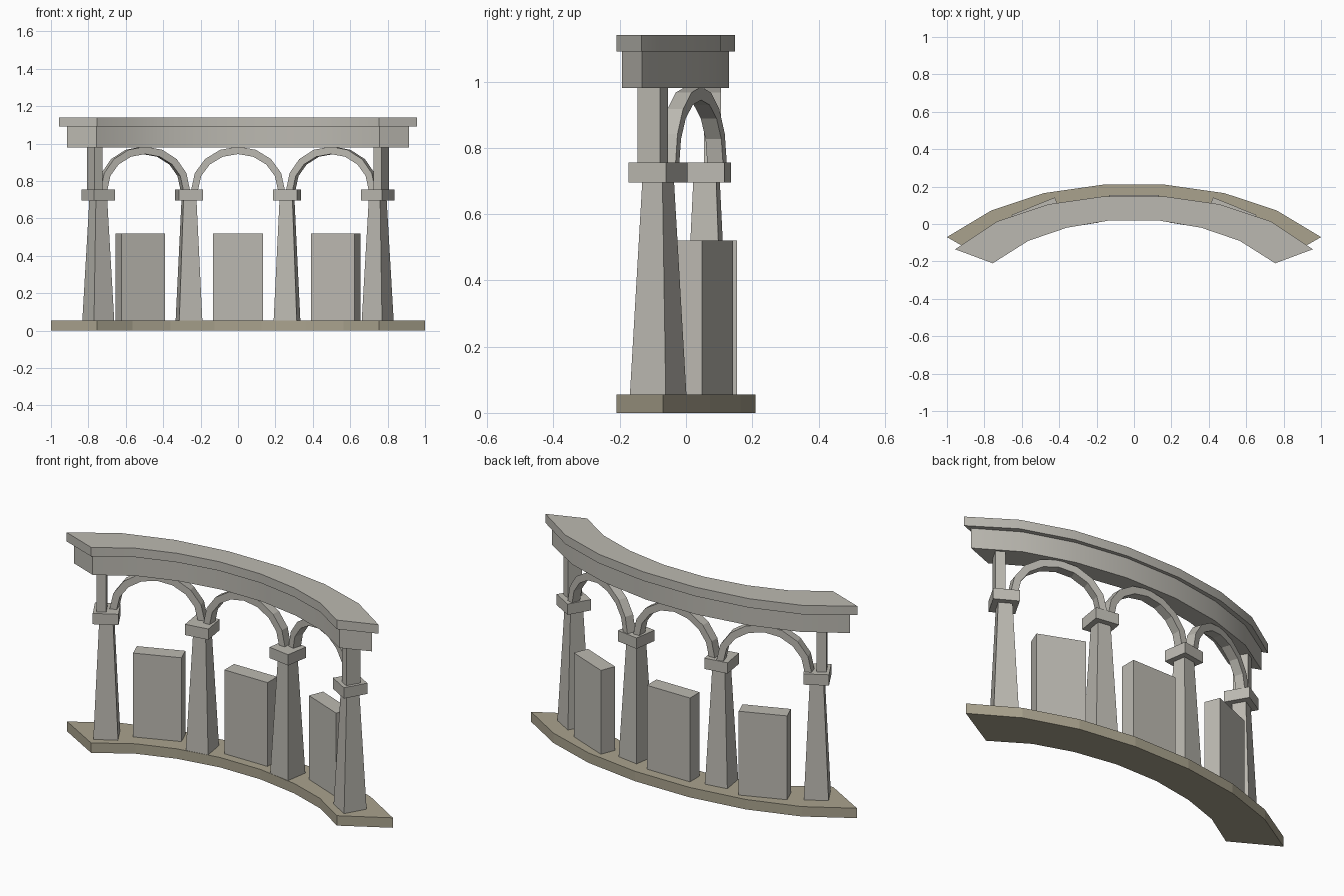
import bpy, math
from mathutils import Matrix, Vector

if "Cube" in bpy.data.objects:
    bpy.data.objects.remove(bpy.data.objects["Cube"])


def material(name, color):
    m = bpy.data.materials.new(name)
    m.diffuse_color = (*color, 1)
    m.use_nodes = True
    m.node_tree.nodes["Principled BSDF"].inputs["Base Color"].default_value = m.diffuse_color
    return m


STONE = material("stone", (0.50, 0.485, 0.44))
GROUND = material("earth_stone", (0.40, 0.365, 0.27))


def make(name, verts, faces, mat, smooth=False):
    me = bpy.data.meshes.new(name)
    me.from_pydata(verts, [], faces)
    me.materials.append(mat)
    ob = bpy.data.objects.new(name, me)
    bpy.context.collection.objects.link(ob)
    if smooth:
        bpy.context.view_layer.objects.active = ob
        ob.select_set(True)
        bpy.ops.object.shade_smooth_by_angle(angle=math.radians(30))
        ob.select_set(False)
    return ob


def band(name, front, back, z0, z1, mat, smooth=False):
    """Curved slab from the right half of its front and back plan lines."""
    f = [(-x, y) for x, y in reversed(front)] + front
    b = [(-x, y) for x, y in reversed(back)] + back
    n = len(f)
    verts = []
    for p, q in zip(f, b):
        verts += [(*p, z0), (*q, z0), (*q, z1), (*p, z1)]
    faces = [(0, 3, 2, 1), tuple(4 * (n - 1) + k for k in range(4))]
    for i in range(n - 1):
        for k in range(4):
            j = (k + 1) % 4
            faces.append((4*i + k, 4*i + j, 4*i + 4 + j, 4*i + 4 + k))
    return make(name, verts, faces, mat, smooth)


def place(x, y, deg):
    return Matrix.Translation((x, y, 0)) @ Matrix.Rotation(math.radians(deg), 4, 'Z')


def block(name, x, y, deg, bottom, top, z0, z1):
    """Box, optionally tapered, with (width, depth) at bottom and top."""
    m = place(x, y, deg)
    verts = []
    for (w, d), z in ((bottom, z0), (top, z1)):
        for sx, sy in ((-1, -1), (1, -1), (1, 1), (-1, 1)):
            verts.append(m @ Vector((sx * w / 2, sy * d / 2, z)))
    faces = [(3, 2, 1, 0), (4, 5, 6, 7)]
    faces += [(i, (i + 1) % 4, (i + 1) % 4 + 4, i + 4) for i in range(4)]
    return make(name, verts, faces, STONE)


def arch(name, x, y, deg, outer, inner, depth, spring, seg=8):
    """Half-round faceted arch ring."""
    m = place(x, y, deg)
    verts, faces = [], []
    for i in range(seg + 1):
        a = math.pi * i / seg
        for (rx, rz), s in ((inner, -1), (outer, -1), (outer, 1), (inner, 1)):
            verts.append(m @ Vector((rx * math.cos(a), s * depth / 2,
                                     spring + rz * math.sin(a))))
    for i in range(seg):
        for k in range(4):
            j = (k + 1) % 4
            faces.append((4*i + k, 4*i + 4 + k, 4*i + 4 + j, 4*i + j))
    faces += [(0, 1, 2, 3), tuple(4 * seg + k for k in (3, 2, 1, 0))]
    return make(name, verts, faces, STONE)


# Curved base, lintel beam and cornice
front = [(0.125, 0.02), (0.36, -0.02), (0.565, -0.09), (0.755, -0.21)]
band("base", front, [(0.167, 0.21), (0.483, 0.165), (0.762, 0.073), (1.0, -0.07)],
     0, 0.055, GROUND)
band("lintel", [(0.125, 0.035), (0.36, -0.005), (0.565, -0.075), (0.757, -0.193)],
     [(0.153, 0.13), (0.44, 0.085), (0.70, 0.0), (0.915, -0.133)],
     0.98, 1.09, STONE, True)
band("cornice", front, [(0.16, 0.148), (0.46, 0.105), (0.73, 0.015), (0.957, -0.135)],
     1.09, 1.14, STONE, True)

# Centre panel and arch
block("centre_panel", 0, 0.112, 0, (0.265, 0.085), (0.265, 0.085), 0.03, 0.52)
arch("centre_arch", 0, 0.08, 0, (0.25, 0.23), (0.213, 0.19), 0.05, 0.754)

# Mirrored columns, caps, piers, panels and side arches
for side, s in (("left", -1), ("right", 1)):
    for kind, x, y, a in (("inner", 0.262, 0.062, -9), ("end", 0.747, -0.084, -30)):
        block(f"{side}_{kind}_column", s * x, y, s * a,
              (0.127, 0.127), (0.07, 0.07), 0.03, 0.70)
        block(f"{side}_{kind}_cap", s * x, y, s * a,
              (0.13, 0.13), (0.13, 0.13), 0.695, 0.755)
    block(f"{side}_end_pier", s * 0.765, -0.10, s * -30,
          (0.05, 0.078), (0.05, 0.078), 0.75, 0.985)
    block(f"{side}_panel", s * 0.523, 0.056, s * -22,
          (0.25, 0.085), (0.25, 0.085), 0.03, 0.52)
    arch(f"{side}_arch", s * 0.503, 0.022, s * -18,
         (0.25, 0.23), (0.213, 0.19), 0.05, 0.754)
